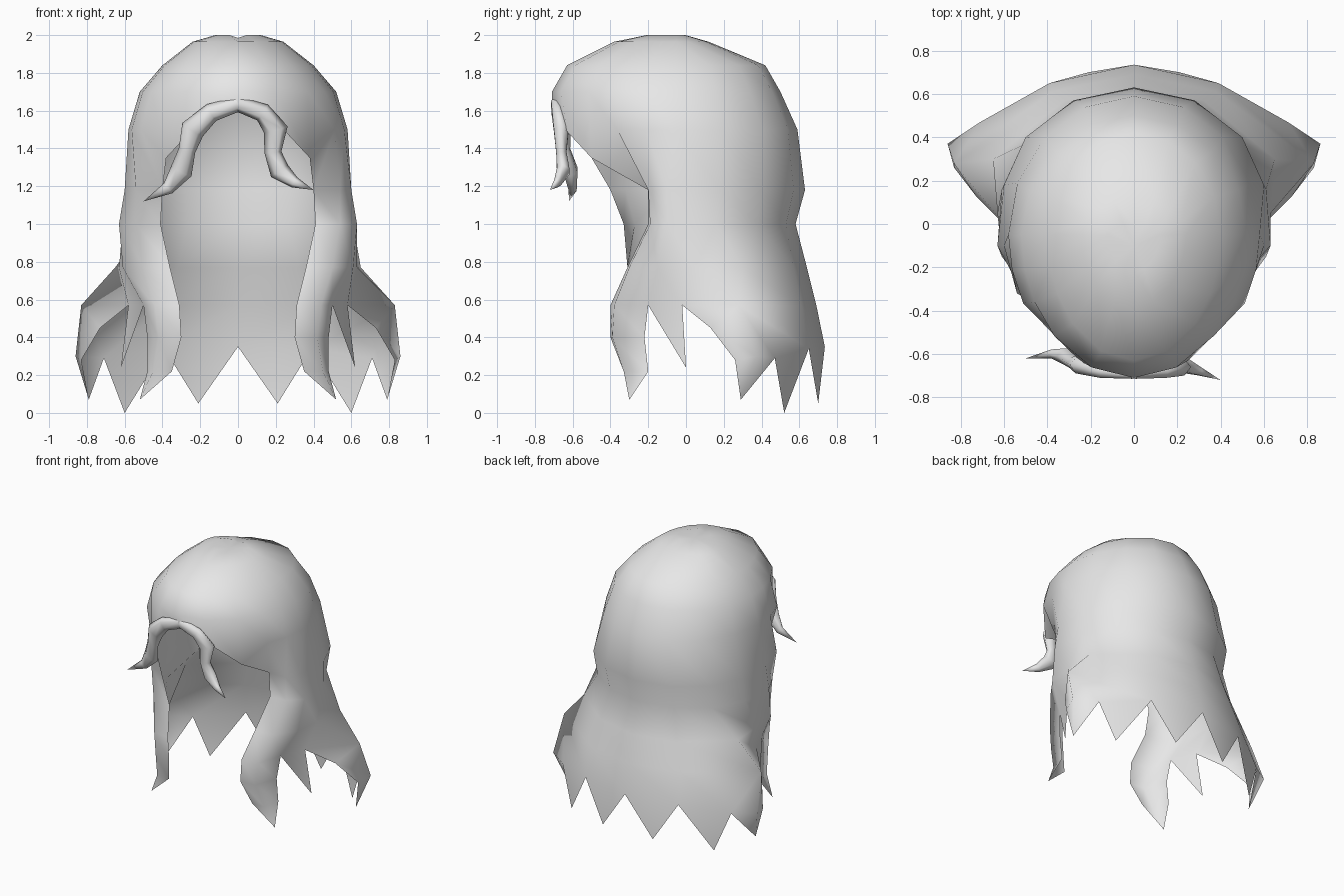
import bpy, bmesh
from math import sin, cos, radians, pi
from mathutils import Vector

cube = bpy.data.objects.get("Cube")
if cube:
    bpy.data.objects.remove(cube, do_unlink=True)

GREY = (0.8, 0.8, 0.8, 1.0)
hair = bpy.data.materials.new("hair_grey")
hair.use_nodes = True
hair.diffuse_color = GREY
hair.node_tree.nodes["Principled BSDF"].inputs["Base Color"].default_value = GREY


def finish(bm, name):
    """Turn a bmesh into a smooth shaded object with the hair colour."""
    mesh = bpy.data.meshes.new(name)
    bm.to_mesh(mesh)
    bm.free()
    mesh.materials.append(hair)
    for poly in mesh.polygons:
        poly.use_smooth = True
    obj = bpy.data.objects.new(name, mesh)
    bpy.context.scene.collection.objects.link(obj)
    return obj


# Column directions, from the front centre round to the back centre
ANGLES = [radians(a) for a in (0, 22, 45, 62, 76, 90, 112, 135, 157, 180)]
EDGE = 3                      # first column below the hairline
CENTRE_Y = -0.05

# Cap rings: height, half width, front y, back y
CAP = [(2.0, .12, -.22, .0), (1.965, .24, -.38, .12), (1.84, .4, -.63, .42),
       (1.7, .52, -.71, .5), (1.5, .58, -.72, .59)]
# Front hairline that replaces the start of the lowest cap ring
HAIRLINE = [(0, -.71, 1.61), (.25, -.63, 1.49), (.38, -.5, 1.35)]

# Side and back rows: height, then x, y from the face edge to the back centre
ROWS = [
    (1.18, [(.4, -.2), (.54, -.2), (.6, -.1), (.6, .18), (.5, .4), (.28, .57), (0, .63)]),
    (1.0, [(.41, -.2), (.54, -.19), (.63, -.1), (.61, .16), (.48, .38), (.27, .53), (0, .58)]),
    (.77, [(.36, -.31), (.5, -.3), (.61, -.15), (.63, .05), (.65, .3), (.32, .57), (0, .64)]),
    (.57, [(.31, -.4), (.44, -.38), (.5, -.2), (.58, -.02), (.83, .28), (.38, .61), (0, .69)]),
]
# The face edge sits further forward on the right side of the head
FORWARD = {0: (-.2, -.12), 1: (-.13, -.08)}


def ring_point(z, half_width, front, back, a):
    reach = CENTRE_Y - front if cos(a) > 0 else back - CENTRE_Y
    return (half_width * sin(a), CENTRE_Y - reach * cos(a), z)


def build_half(bm, side):
    def vert(x, y, z):
        return bm.verts.new((side * x, y, z))

    def face(*corners):
        bm.faces.new(corners if side > 0 else corners[::-1])

    def strip(upper, lower):
        for i in range(len(upper) - 1):
            face(upper[i], lower[i], lower[i + 1], upper[i + 1])

    # Rounded cap with a shallow parting dent
    crown = vert(0, -.1, 1.985)
    rings = [[vert(*ring_point(*ring, a)) for a in ANGLES] for ring in CAP]
    for v in (rings[0][0], rings[0][-1]):
        v.co.z -= .015
    for v, (x, y, z) in zip(rings[-1], HAIRLINE):
        v.co = (side * x, y, z)
    for i in range(len(ANGLES) - 1):
        face(crown, rings[0][i], rings[0][i + 1])
    for upper, lower in zip(rings, rings[1:]):
        strip(upper, lower)

    # Hanging sides and back
    rows = []
    for r, (z, points) in enumerate(ROWS):
        row = [vert(x, y, z) for x, y in points]
        if side < 0:
            for v, shift in zip(row, FORWARD.get(r, ())):
                v.co.y += shift
        rows.append(row)
    cap_edge = rings[-1]
    face(cap_edge[EDGE - 1], rows[0][0], cap_edge[EDGE])
    strip(cap_edge[EDGE:], rows[0])
    for upper, lower in zip(rows, rows[1:]):
        strip(upper, lower)

    # Front lock with its pointed end
    edge, mid, outer, apex, flare, quarter, back = rows[-1]
    lock = [edge, mid, outer]
    for z, points in ((.4, [(.3, -.4), (.42, -.39), (.48, -.22)]),
                      (.22, [(.35, -.33), (.45, -.33), (.48, -.2)])):
        lower = [vert(x, y, z) for x, y in points]
        strip(lock, lower)
        lock = lower
    lock_tip = vert(.52, -.3, .07)
    face(lock[0], lock_tip, lock[1])
    face(lock[1], lock_tip, lock[2])

    # Thin pointed strand beside the lock
    face(outer, vert(.62, 0, .24), apex)

    # Flared corner and back curtain
    rim = vert(.73, .13, .45)
    fold = vert(.83, .26, .28)
    corner = vert(.86, .37, .3)
    notch_side = vert(.71, .47, .29)
    notch_back = vert(.39, .65, .34)
    notch_mid = vert(0, .735, .35)
    face(apex, rim, flare)
    face(rim, fold, corner, flare)
    face(flare, corner, notch_side)
    face(flare, notch_side, notch_back, quarter)
    face(quarter, notch_back, notch_mid, back)

    # Jagged hem
    side_tip = vert(.79, .29, .07)
    face(fold, side_tip, corner)
    face(corner, side_tip, notch_side)
    face(notch_side, vert(.6, .52, 0), notch_back)
    face(notch_back, vert(.21, .7, .05), notch_mid)


bm = bmesh.new()
for side in (1, -1):
    build_half(bm, side)
bmesh.ops.remove_doubles(bm, verts=bm.verts, dist=.0005)
finish(bm, "hair_shell")


def tapered_strand(name, path, sides=6):
    """Sweep a closed ring along x, y, z, radius points, ending in a point."""
    bm = bmesh.new()
    centres = [Vector(p[:3]) for p in path]
    previous = None
    for i, centre in enumerate(centres[:-1]):
        along = (centres[i + 1] - centres[max(i - 1, 0)]).normalized()
        across = along.cross(Vector((0, -1, 0))).normalized()
        out = across.cross(along).normalized()
        ring = []
        for k in range(sides):
            a = 2 * pi * k / sides
            offset = across * cos(a) + out * sin(a) * .7
            ring.append(bm.verts.new(centre + offset * path[i][3]))
        if previous:
            for k in range(sides):
                n = (k + 1) % sides
                bm.faces.new((previous[k], previous[n], ring[n], ring[k]))
        previous = ring
    tip = bm.verts.new(centres[-1])
    for k in range(sides):
        bm.faces.new((previous[k], previous[(k + 1) % sides], tip))
    bmesh.ops.recalc_face_normals(bm, faces=bm.faces)
    return finish(bm, name)


# Fringe strands, rolled along the hairline and curling outwards
tapered_strand("fringe_left", [
    (0, -.69, 1.635, .04), (.13, -.68, 1.59, .05), (.2, -.66, 1.5, .065),
    (.185, -.66, 1.38, .045), (.22, -.65, 1.28, .055), (.3, -.68, 1.22, .03),
    (.4, -.72, 1.18, 0)])
tapered_strand("fringe_right", [
    (0, -.69, 1.635, .04), (-.14, -.68, 1.59, .05), (-.24, -.65, 1.5, .065),
    (-.27, -.64, 1.39, .045), (-.3, -.61, 1.28, .06), (-.37, -.6, 1.19, .035),
    (-.5, -.62, 1.12, 0)])
